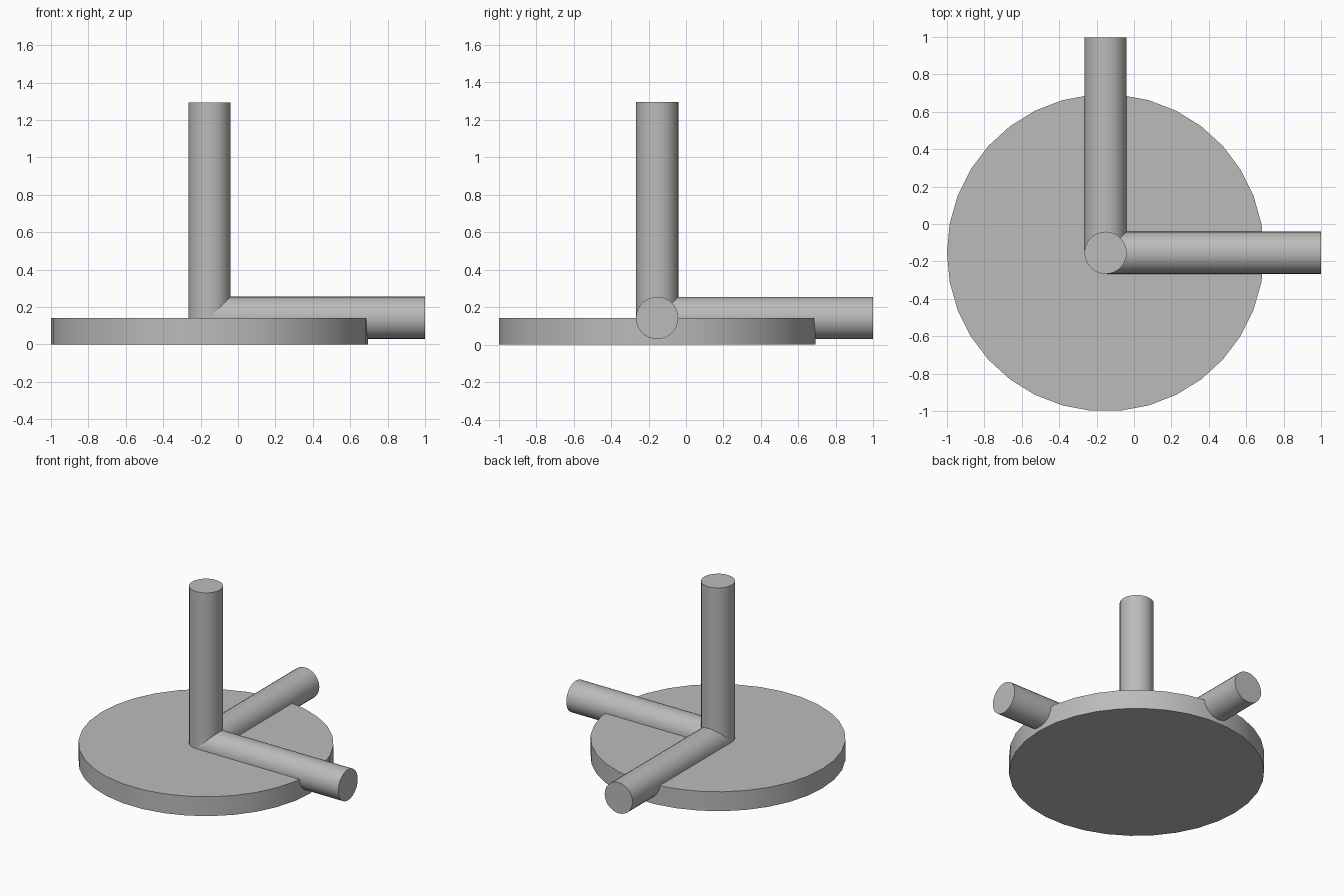
import bpy
from math import radians
from mathutils import Vector

default = bpy.data.objects.get("Cube")
if default:
    bpy.data.objects.remove(default, do_unlink=True)

# Single plain grey
grey = bpy.data.materials.new("plain grey")
grey.use_nodes = True
colour = (0.5, 0.5, 0.5, 1)
grey.diffuse_color = colour
grey.node_tree.nodes["Principled BSDF"].inputs["Base Color"].default_value = colour

HUB = Vector((-0.152, -0.154, 0.142))   # where the three arms meet
ARM_LENGTH = 1.152
ARM_RADIUS = 0.113


def cylinder(name, start, axis, length, radius, sides, spin=0):
    """Capped cylinder running from start along a unit axis."""
    axis = Vector(axis)
    turn = Vector((0, 0, 1)).rotation_difference(axis).to_euler()
    bpy.ops.mesh.primitive_cylinder_add(
        vertices=sides, radius=radius, depth=length,
        location=start + axis * length / 2, rotation=turn)
    obj = bpy.context.object
    obj.name = name
    if spin:
        obj.rotation_euler.z = spin
    obj.data.materials.append(grey)
    bpy.ops.object.transform_apply(location=False, rotation=True, scale=True)
    bpy.ops.object.shade_smooth_by_angle(angle=radians(30))
    return obj


# Round base plate
cylinder("base_disc", Vector((HUB.x, HUB.y, 0)), (0, 0, 1), HUB.z, 0.848, 34, radians(90))

# Three arms at right angles, starting at the centre of the plate's top
for name, axis in (("side_arm", (1, 0, 0)),
                   ("back_arm", (0, 1, 0)),
                   ("upright_arm", (0, 0, 1))):
    cylinder(name, HUB, axis, ARM_LENGTH, ARM_RADIUS, 28)
